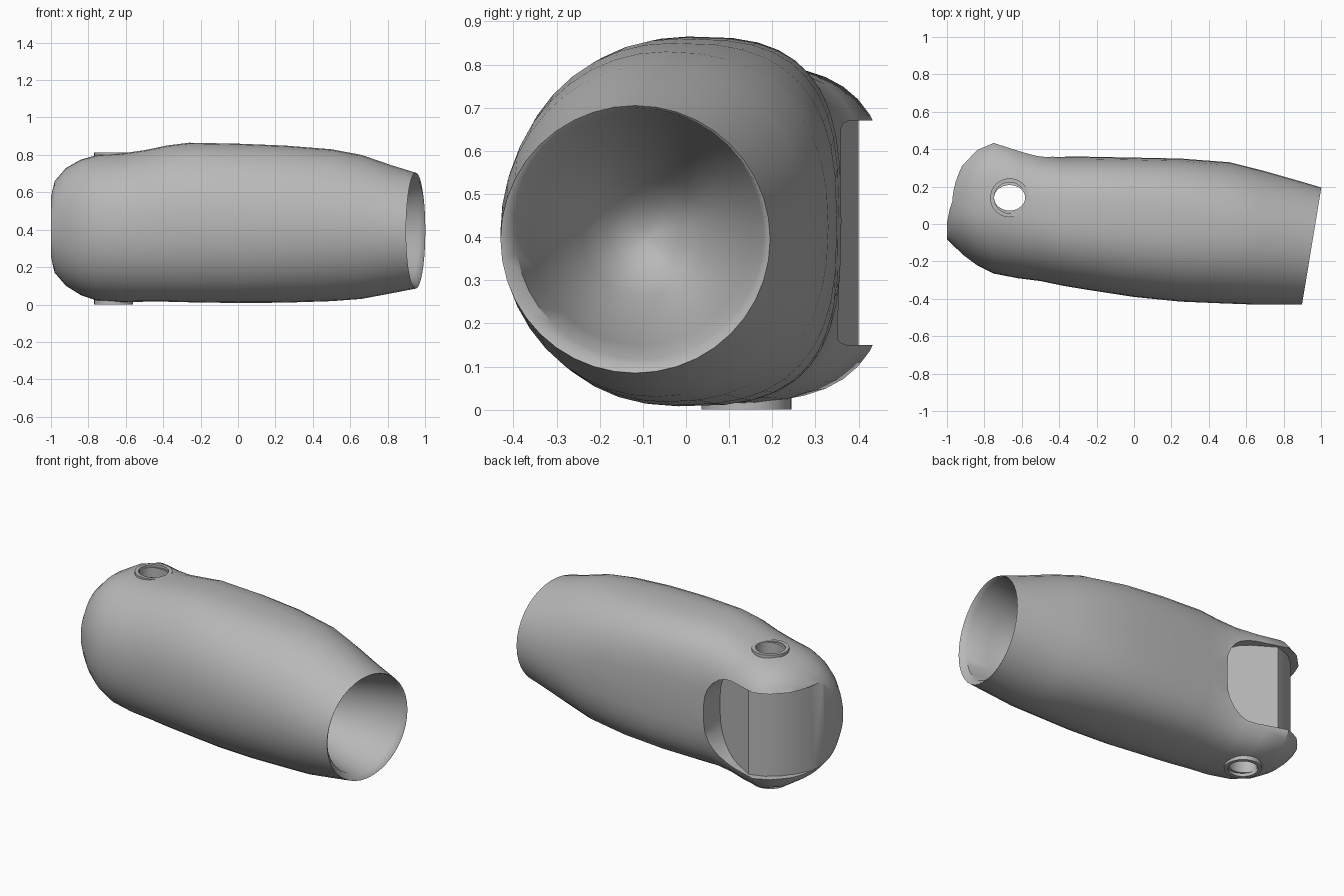
import bpy
import bmesh
from math import cos, sin, tau, copysign

cube = bpy.data.objects.get("Cube")
if cube:
    bpy.data.objects.remove(cube, do_unlink=True)

grey = bpy.data.materials.new("satin grey")
grey.use_nodes = True
colour = (0.48, 0.48, 0.48, 1)
grey.diffuse_color = colour
grey.node_tree.nodes["Principled BSDF"].inputs["Base Color"].default_value = colour

PIN = (-0.665, 0.14)


def add_object(name, bm):
    bmesh.ops.recalc_face_normals(bm, faces=bm.faces)
    mesh = bpy.data.meshes.new(name)
    bm.to_mesh(mesh)
    bm.free()
    mesh.materials.append(grey)
    obj = bpy.data.objects.new(name, mesh)
    bpy.context.collection.objects.link(obj)
    return obj


def activate(obj):
    bpy.ops.object.select_all(action='DESELECT')
    obj.select_set(True)
    bpy.context.view_layer.objects.active = obj


def ring(bm, x, y0, y1, z0, z1, sides=40):
    """Rounded cross-section, boxier behind the elbow, slanted at the mouth."""
    boxy = min(1, max(0, (0.7 - x) / 0.6))
    slant = 0.165 * min(1, max(0, (x - 0.4) / 0.5))
    yc, zc = (y0 + y1) / 2, (z0 + z1) / 2
    verts = []
    for i in range(sides):
        c, s = cos(tau * i / sides), sin(tau * i / sides)
        power = 2 / (2 + boxy * (1 if c > 0 else 0.12))
        y = yc + (y1 - y0) / 2 * copysign(abs(c) ** power, c)
        z = zc + (z1 - z0) / 2 * copysign(abs(s) ** power, s)
        verts.append(bm.verts.new((x + slant * (y - yc), y, z)))
    return verts


def loft(sections):
    bm = bmesh.new()
    rings = [ring(bm, *s) for s in sections]
    for a, b in zip(rings, rings[1:]):
        for i in range(len(a)):
            j = (i + 1) % len(a)
            bm.faces.new((a[i], a[j], b[j], b[i]))
    bm.faces.new(rings[0])
    bm.faces.new(rings[-1])
    return bm


def cut(target, cutter):
    activate(target)
    mod = target.modifiers.new("cut", 'BOOLEAN')
    mod.operation, mod.solver, mod.object = 'DIFFERENCE', 'EXACT', cutter
    bpy.ops.object.modifier_apply(modifier=mod.name)
    bpy.data.objects.remove(cutter, do_unlink=True)


def smooth(obj):
    activate(obj)
    bpy.ops.object.shade_smooth_by_angle(angle=0.6)


# Sleeve: x, y range, z range; outside first, then back in through the mouth
outside = [
    (-1.0, -0.08, 0.16, 0.25, 0.58), (-0.98, -0.1, 0.27, 0.17, 0.66),
    (-0.92, -0.16, 0.37, 0.1, 0.73), (-0.84, -0.22, 0.44, 0.05, 0.775),
    (-0.75, -0.265, 0.475, 0.02, 0.8), (-0.62, -0.29, 0.43, 0.012, 0.808),
    (-0.5, -0.305, 0.385, 0.015, 0.825), (-0.38, -0.33, 0.36, 0.015, 0.85),
    (-0.26, -0.35, 0.36, 0.012, 0.865), (0, -0.39, 0.355, 0.008, 0.86),
    (0.25, -0.415, 0.35, 0.01, 0.85), (0.5, -0.425, 0.33, 0.018, 0.83),
    (0.66, -0.43, 0.285, 0.03, 0.8), (0.82, -0.43, 0.235, 0.06, 0.745),
    (0.95, -0.43, 0.195, 0.085, 0.705),
]
inside = [
    (0.945, -0.42, 0.188, 0.095, 0.7), (0.92, -0.395, 0.18, 0.117, 0.695),
    (0.78, -0.36, 0.15, 0.15, 0.66), (0.62, -0.31, 0.1, 0.2, 0.61),
    (0.48, -0.24, 0.04, 0.265, 0.54), (0.4, -0.18, -0.02, 0.32, 0.48),
    (0.37, -0.12, -0.08, 0.38, 0.42),
]
sleeve = add_object("sleeve", loft(outside + inside))

# Joint recess: leaves a curved barrel and a flat face between two lips
plan = [(-1.02, -0.09), (-0.985, 0.08), (-0.955, 0.17), (-0.91, 0.25),
        (-0.86, 0.315), (-0.79, 0.37), (-0.7, 0.4), (-0.37, 0.2),
        (-0.37, 0.7), (-1.2, 0.7), (-1.2, -0.09)]
bm = bmesh.new()
base = bm.faces.new([bm.verts.new((x, y, 0.15)) for x, y in plan])
top = bmesh.ops.extrude_face_region(bm, geom=[base])["geom"]
for v in top:
    if isinstance(v, bmesh.types.BMVert):
        v.co.z = 0.67
ends = [e for e in bm.edges
        if all(v.co.x > -0.4 for v in e.verts)
        and abs(e.verts[0].co.z - e.verts[1].co.z) < 0.01]
bmesh.ops.bevel(bm, geom=ends, offset=0.2, segments=6, profile=0.5,
                affect='EDGES')
cut(sleeve, add_object("recess_cutter", bm))


def pin_cylinder(name, radius, z0, z1, squash=1):
    bm = bmesh.new()
    bmesh.ops.create_cone(bm, cap_ends=True, segments=32, radius1=radius,
                          radius2=radius, depth=z1 - z0)
    bmesh.ops.scale(bm, verts=bm.verts, vec=(1, squash, 1))
    bmesh.ops.translate(bm, verts=bm.verts, vec=(*PIN, (z0 + z1) / 2))
    return add_object(name, bm)


# Pin bore through the joint, with a raised collar at each end
cut(sleeve, pin_cylinder("bore_cutter", 0.083, -0.1, 1, 0.82))
smooth(sleeve)
for name, z0, z1 in (("lower_collar", 0, 0.06), ("upper_collar", 0.76, 0.812)):
    collar = pin_cylinder(name, 0.104, z0, z1)
    cut(collar, pin_cylinder("bore_cutter", 0.083, -0.1, 1))
    smooth(collar)
